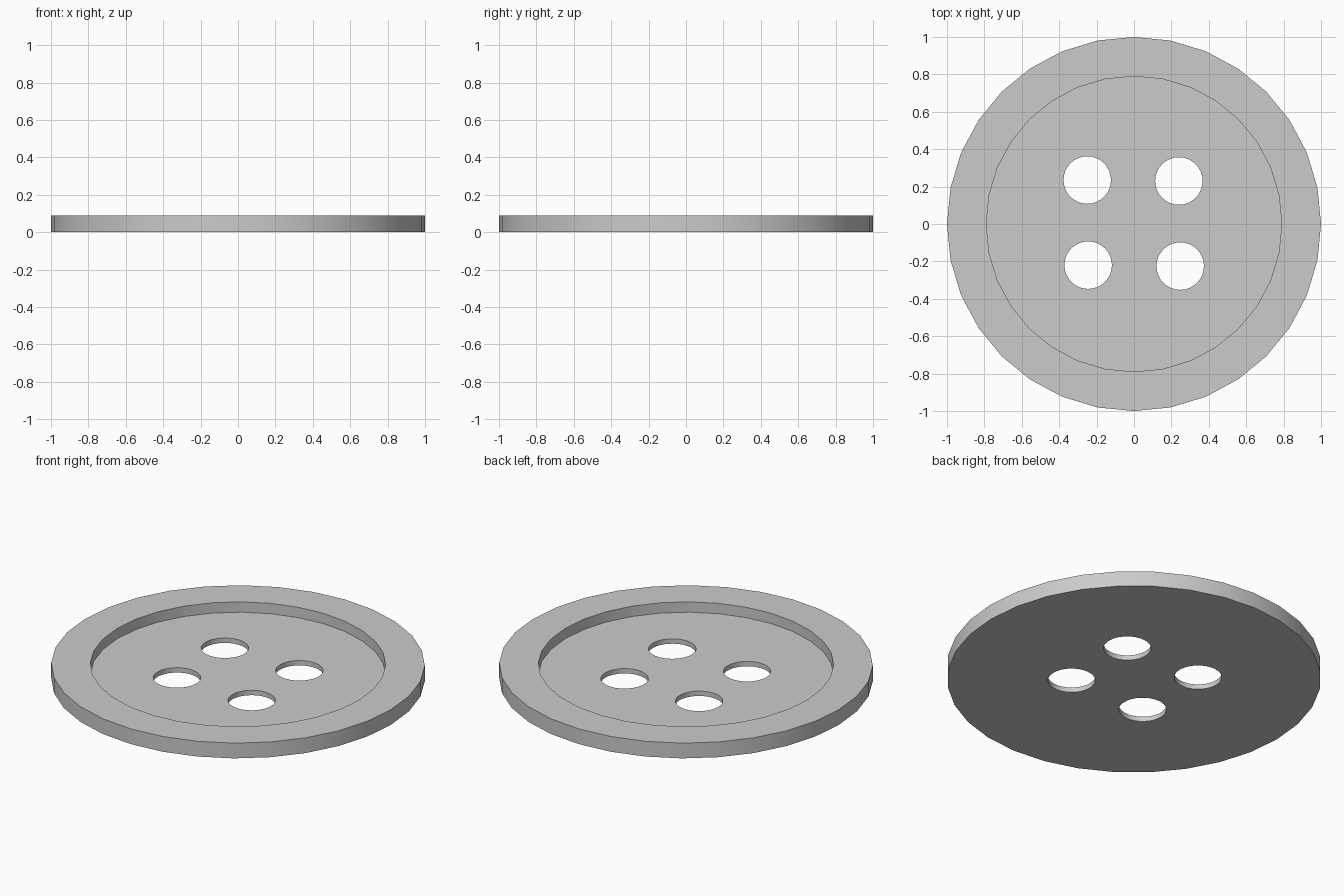
import bpy

if "Cube" in bpy.data.objects:
    bpy.data.objects.remove(bpy.data.objects["Cube"])

SIDES = 32
HEIGHT, FLOOR = 0.09, 0.029


def cylinder(name, radius, z0, z1, x=0.0, y=0.0):
    bpy.ops.mesh.primitive_cylinder_add(vertices=SIDES, radius=radius, depth=z1 - z0,
                                        location=(x, y, (z0 + z1) / 2))
    obj = bpy.context.object
    obj.name = name
    return obj


def cut(target, cutter):
    mod = target.modifiers.new(cutter.name, 'BOOLEAN')
    mod.operation = 'DIFFERENCE'
    mod.solver = 'EXACT'
    mod.object = cutter
    bpy.context.view_layer.objects.active = target
    bpy.ops.object.modifier_apply(modifier=mod.name)
    bpy.data.objects.remove(cutter, do_unlink=True)


# Button disc
button = cylinder("button", 1.0, 0.0, HEIGHT)

# Shallow recess inside the raised rim
cut(button, cylinder("recess_cutter", 0.79, FLOOR, HEIGHT + 0.1))

# Four slightly uneven thread holes
for x, y in [(-0.25, 0.235), (0.24, 0.23), (-0.245, -0.22), (0.247, -0.225)]:
    cut(button, cylinder("hole_cutter", 0.127, -0.1, HEIGHT + 0.1, x, y))

# Smooth walls with crisp edges
bpy.ops.object.select_all(action='DESELECT')
button.select_set(True)
bpy.context.view_layer.objects.active = button
bpy.ops.object.shade_smooth_by_angle()
